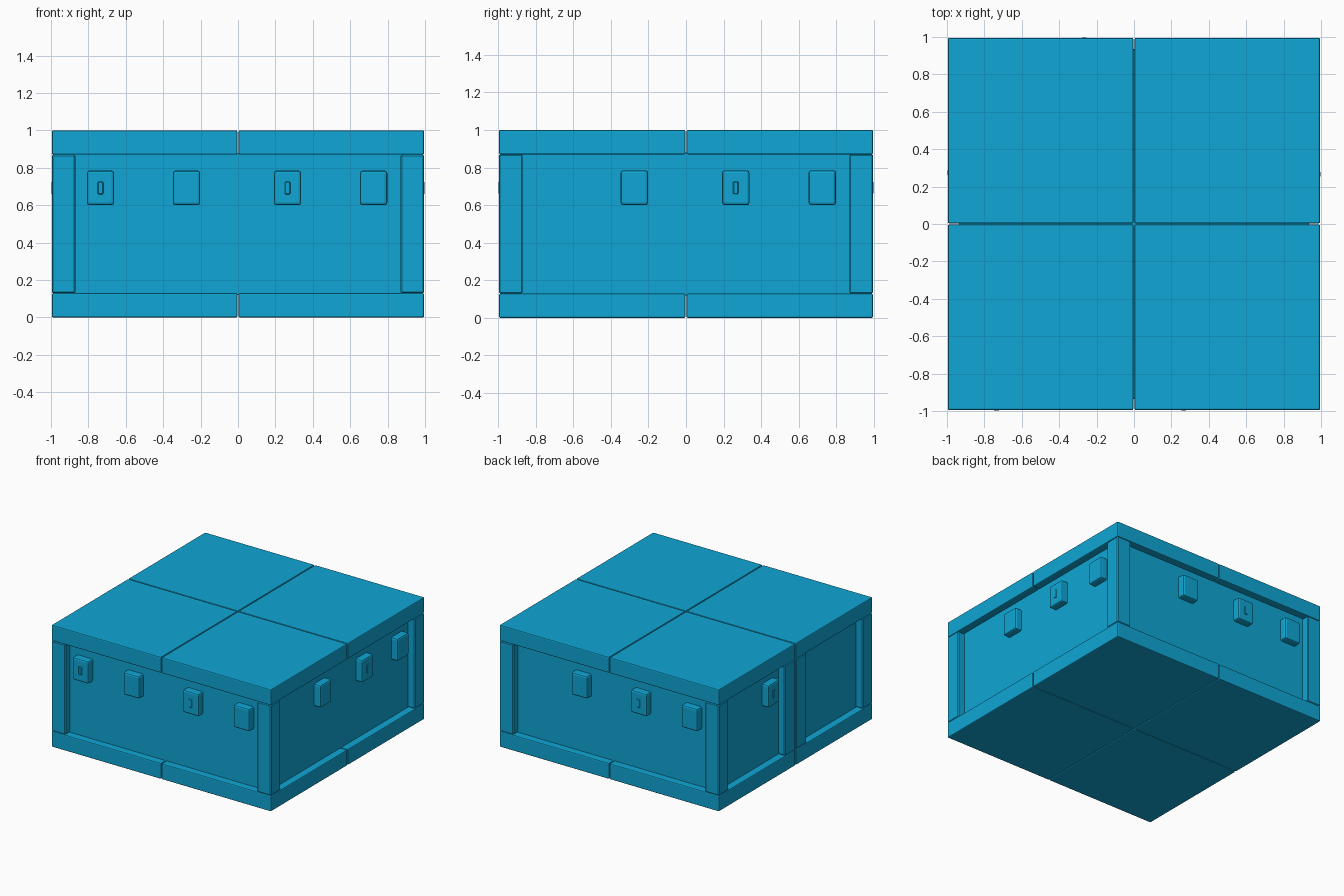
import bpy, math
from mathutils import Matrix

if "Cube" in bpy.data.objects:
    bpy.data.objects.remove(bpy.data.objects["Cube"])

EDGE = 0.995      # outer half width
SLAB = 0.13       # thickness of lid and base
RECESS = 0.06     # depth of the wall panels behind the posts

blue = bpy.data.materials.new("blue_paint")
blue.diffuse_color = (0.005, 0.38, 0.66, 1)
blue.use_nodes = True
blue.node_tree.nodes["Principled BSDF"].inputs["Base Color"].default_value = blue.diffuse_color


def box(name, lo, hi, bevel=0.0, segments=1, turn=0):
    """Axis-aligned box from corner to corner, turned by quarter turns about z."""
    size = [h - l for l, h in zip(lo, hi)]
    mid = [(h + l) / 2 for l, h in zip(lo, hi)]
    bpy.ops.mesh.primitive_cube_add(size=1)
    ob = bpy.context.object
    ob.name = name
    ob.data.transform(Matrix.Rotation(turn * math.pi / 2, 4, 'Z')
                      @ Matrix.Translation(mid) @ Matrix.Diagonal((*size, 1)))
    ob.data.materials.append(blue)
    if bevel:
        m = ob.modifiers.new("bevel", 'BEVEL')
        m.width, m.segments = bevel, segments
    return ob


# Lid and base, each made of four quarter slabs
for level, z in (("base", 0), ("lid", 1 - SLAB)):
    for turn in range(4):
        box(f"{level}_quarter_{turn + 1}", (0.003, 0.003, z), (EDGE, EDGE, z + SLAB),
            0.008, 2, turn)

# Recessed body
inner = EDGE - RECESS
box("body", (-inner, -inner, SLAB - 0.01), (inner, inner, 1 - SLAB + 0.01))

# Corner posts
for turn in range(4):
    box(f"corner_post_{turn + 1}", (EDGE - 0.125, EDGE - 0.125, SLAB),
        (EDGE, EDGE, 1 - SLAB), 0.006, 1, turn)

# Paired posts in the middle of the left side
for i, y in enumerate((-0.14, 0.003)):
    box(f"middle_post_{i + 1}", (-EDGE, y, SLAB), (-inner + 0.05, y + 0.137, 1 - SLAB), 0.006)

# Latches per side (front, right, back, left): position along the side, has keyhole
sides = [
    [(-0.735, True), (-0.275, False), (0.265, True), (0.725, False)],
    [(-0.275, False), (0.265, True), (0.725, False)],
    [(-0.275, False), (0.265, True), (0.725, False)],
    [(-0.275, True)],
]
for turn, latches in enumerate(sides):
    for s, keyed in latches:
        box("latch", (s - 0.073, -EDGE + 0.002, 0.6), (s + 0.073, -inner + 0.02, 0.785),
            0.014, 2, turn)
        if keyed:
            box("latch_keyhole", (s - 0.016, -EDGE - 0.003, 0.657),
                (s + 0.016, -EDGE + 0.015, 0.727), 0.006, 1, turn)
